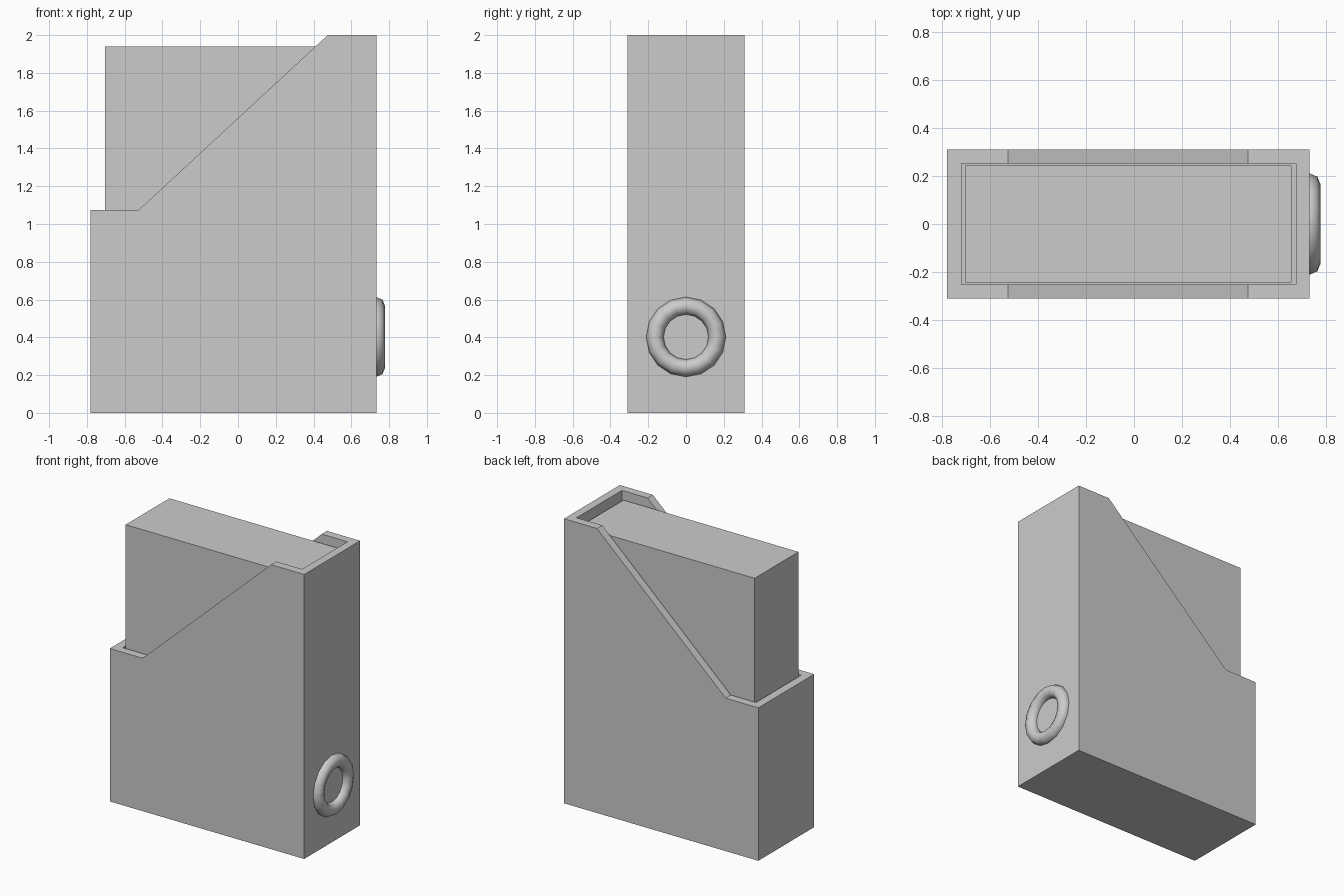
import bpy, bmesh
from math import pi

if "Cube" in bpy.data.objects:
    bpy.data.objects.remove(bpy.data.objects["Cube"])


def make_object(name, bm):
    bmesh.ops.recalc_face_normals(bm, faces=bm.faces)
    mesh = bpy.data.meshes.new(name)
    bm.to_mesh(mesh)
    bm.free()
    obj = bpy.data.objects.new(name, mesh)
    bpy.context.collection.objects.link(obj)
    return obj


def prism(name, profile, half_depth):
    """Extrude an x-z outline symmetrically along y."""
    bm = bmesh.new()
    face = bm.faces.new([bm.verts.new((x, -half_depth, z)) for x, z in profile])
    result = bmesh.ops.extrude_face_region(bm, geom=[face])
    verts = [g for g in result["geom"] if isinstance(g, bmesh.types.BMVert)]
    bmesh.ops.translate(bm, verts=verts, vec=(0, 2 * half_depth, 0))
    return make_object(name, bm)


def block(name, x0, x1, z0, z1, half_depth):
    return prism(name, [(x0, z0), (x1, z0), (x1, z1), (x0, z1)], half_depth)


# Open holder with a sloping rim, hollowed by a box-shaped cavity
holder = prism("holder", [(-0.78, 0), (0.732, 0), (0.732, 2), (0.475, 2),
                          (-0.525, 1.075), (-0.78, 1.075)], 0.31)
cavity = block("cavity_cutter", -0.72, 0.675, 0.06, 2.3, 0.252)
cavity.hide_render = True
cut = holder.modifiers.new("hollow", 'BOOLEAN')
cut.operation = 'DIFFERENCE'
cut.solver = 'EXACT'
cut.object = cavity
bpy.context.view_layer.objects.active = holder
bpy.ops.object.modifier_apply(modifier=cut.name)
bpy.data.objects.remove(cavity)

# Block of contents standing inside
block("contents", -0.704, 0.657, 0.06, 1.94, 0.243)

# Pull ring half sunk into the spine
bpy.ops.mesh.primitive_torus_add(major_segments=16, minor_segments=8,
                                 major_radius=0.165, minor_radius=0.046,
                                 location=(0.732, 0, 0.402),
                                 rotation=(0, pi / 2, 0))
ring = bpy.context.object
ring.name = "pull_ring"
bpy.ops.object.shade_smooth()
